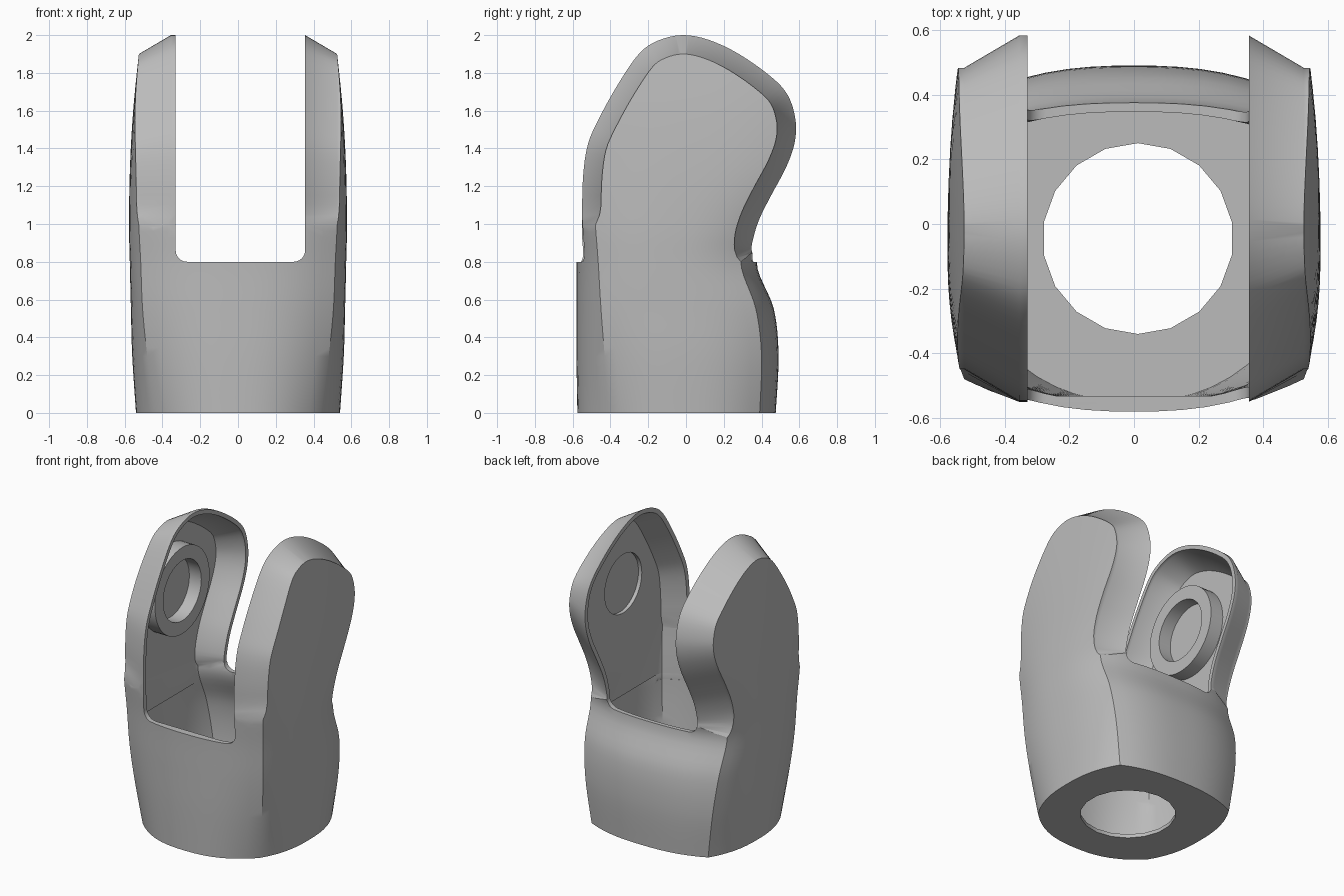
import bpy, bmesh, math
from mathutils import Matrix, Vector

if "Cube" in bpy.data.objects:
    bpy.data.objects.remove(bpy.data.objects["Cube"], do_unlink=True)

grey = bpy.data.materials.new("mid_grey")
grey.use_nodes = True
COLOUR = (0.5, 0.5, 0.5, 1)
grey.diffuse_color = COLOUR
grey.node_tree.nodes["Principled BSDF"].inputs["Base Color"].default_value = COLOUR

WALL = 0.028
PIVOT = (-0.03, 1.46)


def spline(rows, steps):
    """Catmull-Rom curve through tuples of any length."""
    out = []
    for i in range(len(rows) - 1):
        a, b, c, d = (rows[max(0, min(len(rows) - 1, i + k))] for k in (-1, 0, 1, 2))
        for s in range(steps):
            t = s / steps
            out.append(tuple(
                q + t * ((r - p) / 2 + t * (p - 2.5 * q + 2 * r - u / 2
                         + t * (1.5 * (q - r) + (u - p) / 2)))
                for p, q, r, u in zip(a, b, c, d)))
    return out + [rows[-1]]


def loft(name, rings):
    """Closed solid through rings of equal length."""
    bm = bmesh.new()
    loops = [[bm.verts.new(p) for p in ring] for ring in rings]
    n = len(loops[0])
    for a, b in zip(loops, loops[1:]):
        for i in range(n):
            j = (i + 1) % n
            bm.faces.new((a[i], a[j], b[j], b[i]))
    bm.faces.new(loops[0])
    bm.faces.new(loops[-1])
    bmesh.ops.recalc_face_normals(bm, faces=bm.faces)
    return to_object(name, bm)


def to_object(name, bm):
    mesh = bpy.data.meshes.new(name)
    bm.to_mesh(mesh)
    bm.free()
    mesh.materials.append(grey)
    ob = bpy.data.objects.new(name, mesh)
    bpy.context.collection.objects.link(ob)
    return ob


def cylinder(name, radius, depth, centre, axis="Z", sides=48):
    bm = bmesh.new()
    turn = Matrix.Rotation(math.pi / 2, 4, "Y") if axis == "X" else Matrix()
    bmesh.ops.create_cone(bm, cap_ends=True, segments=sides, radius1=radius, radius2=radius,
                          depth=depth, matrix=Matrix.Translation(centre) @ turn)
    return to_object(name, bm)


def combine(ob, other, operation):
    """Apply a boolean and discard the helper."""
    mod = ob.modifiers.new("cut", "BOOLEAN")
    mod.object, mod.operation, mod.solver = other, operation, "EXACT"
    bpy.context.view_layer.objects.active = ob
    bpy.ops.object.modifier_apply(modifier=mod.name)
    bpy.data.objects.remove(other, do_unlink=True)


# Height, half width, corner x, front y, front corner y, back y, back corner y
BODY = spline([
    (0.0, .54, .44, -.575, -.40, .475, .39),
    (0.3, .56, .48, -.58, -.43, .49, .40),
    (0.55, .567, .505, -.58, -.45, .465, .37),
    (0.8, .573, .515, -.58, -.465, .375, .29),
    (1.0, .577, .525, -.59, -.48, .48, .36),
    (1.3, .572, .53, -.60, -.50, .66, .55),
    (1.6, .555, .53, -.60, -.50, .70, .60),
    (1.9, .525, .515, -.60, -.50, .70, .60),
    (2.1, .50, .49, -.60, -.50, .70, .60)], 6)


def section(row, inset, z):
    """Cushion-shaped horizontal section with four bowed sides."""
    _, w, cx, yf, cyf, yb, cyb = row
    w, cx, yf, cyf, yb, cyb = w - inset, cx - inset, yf + inset, cyf + inset, yb - inset, cyb - inset
    mid, half = (cyf + cyb) / 2, (cyb - cyf) / 2
    pts, n = [], 14
    ts = [2 * i / n - 1 for i in range(n)]
    pts += [(cx * t, yf + (cyf - yf) * abs(t) ** 2.5, z) for t in ts]
    pts += [(w - (w - cx) * abs(t) ** 2.5, mid + half * t, z) for t in ts]
    pts += [(-cx * t, yb + (cyb - yb) * abs(t) ** 2.5, z) for t in ts]
    pts += [(-w + (w - cx) * abs(t) ** 2.5, mid - half * t, z) for t in ts]
    return pts


def body(name, inset, low, high):
    rows = [r for r in BODY if low < r[0] < high]
    first = min(BODY, key=lambda r: abs(r[0] - low))
    last = min(BODY, key=lambda r: abs(r[0] - high))
    rows = [r for r in rows if r[0] - low > .01 and high - r[0] > .01]
    levels = [(first, low)] + [(r, r[0]) for r in rows] + [(last, high)]
    return loft(name, [section(r, inset, z) for r, z in levels])


# Side outline of the cheeks as y, z
OUTLINE = [(-.65, -.1), (-.65, .78)] + spline([
    (-.55, .81), (-.55, 1.05), (-.545, 1.25), (-.52, 1.42), (-.46, 1.56), (-.36, 1.74),
    (-.25, 1.90), (-.15, 1.97), (-.02, 2.0), (.12, 1.975), (.28, 1.9), (.45, 1.78),
    (.54, 1.68), (.58, 1.55), (.575, 1.43), (.53, 1.3), (.45, 1.15), (.39, 1.03),
    (.355, .92), (.35, .85), (.40, .78)], 4) + [(.65, .5), (.65, -.1)]


def fade(z, low, high):
    t = max(0, min(1, (z - low) / (high - low)))
    return t * t * (3 - 2 * t)


def outline_at(x, bevel, inset):
    pts, n = [], len(OUTLINE)
    for i, (y, z) in enumerate(OUTLINE):
        before, after = Vector(OUTLINE[i - 1]), Vector(OUTLINE[(i + 1) % n])
        t = (after - before).normalized()
        d = inset + bevel * (fade(z, .55, .95) if y > 0 else fade(z, .8, 1.1))
        pts.append((x, y + t.y * d, z - t.x * d))
    return pts


def cheeks(name, layers, inset):
    mirrored = [(-x, b) for x, b in reversed(layers)] + layers
    return loft(name, [outline_at(x, b, inset) for x, b in mirrored])


# Outer form with bevelled cheeks
shell = body("clevis_shell", 0, 0, 2.1)
combine(shell, cheeks("cheek_form", [(.355, 0), (.525, .1), (.7, .1)], 0), "INTERSECT")

# Hollow lower socket and dished cheeks
combine(shell, body("socket_cavity", WALL, .025, .7), "DIFFERENCE")
dish = body("dish_cavity", WALL, .66, 2.1)
combine(dish, cheeks("dish_form", [(.35, 0), (.495, .085)], WALL), "INTERSECT")
combine(shell, dish, "DIFFERENCE")

# Slot between the cheeks, with rounded lower corners
left, right, base, r = -.33, .355, .8, .06
slot = [(left, 2.3), (right, 2.3)]
for cx, start in ((right - r, 0), (left + r, -90)):
    for k in range(7):
        a = math.radians(start - 15 * k)
        slot.append((cx + r * math.cos(a), base + r + r * math.sin(a)))
combine(shell, loft("slot", [[(x, y, z) for x, z in slot] for y in (-.9, .9)]), "DIFFERENCE")

# Round opening in the floor and shallow recess in one cheek
combine(shell, cylinder("floor_opening", .295, .4, (.012, -.045, 0), sides=18), "DIFFERENCE")
combine(shell, cylinder("pivot_recess", .2, .12, (.46, *PIVOT), "X"), "DIFFERENCE")

# Raised pivot ring inside the other cheek
ring = cylinder("pivot_ring", .295, .11, (-.455, *PIVOT), "X")
combine(ring, cylinder("ring_bore", .205, .2, (-.39, *PIVOT), "X"), "DIFFERENCE")

for ob in (shell, ring):
    bpy.ops.object.select_all(action="DESELECT")
    ob.select_set(True)
    bpy.context.view_layer.objects.active = ob
    bpy.ops.object.shade_smooth_by_angle(angle=math.radians(32))
